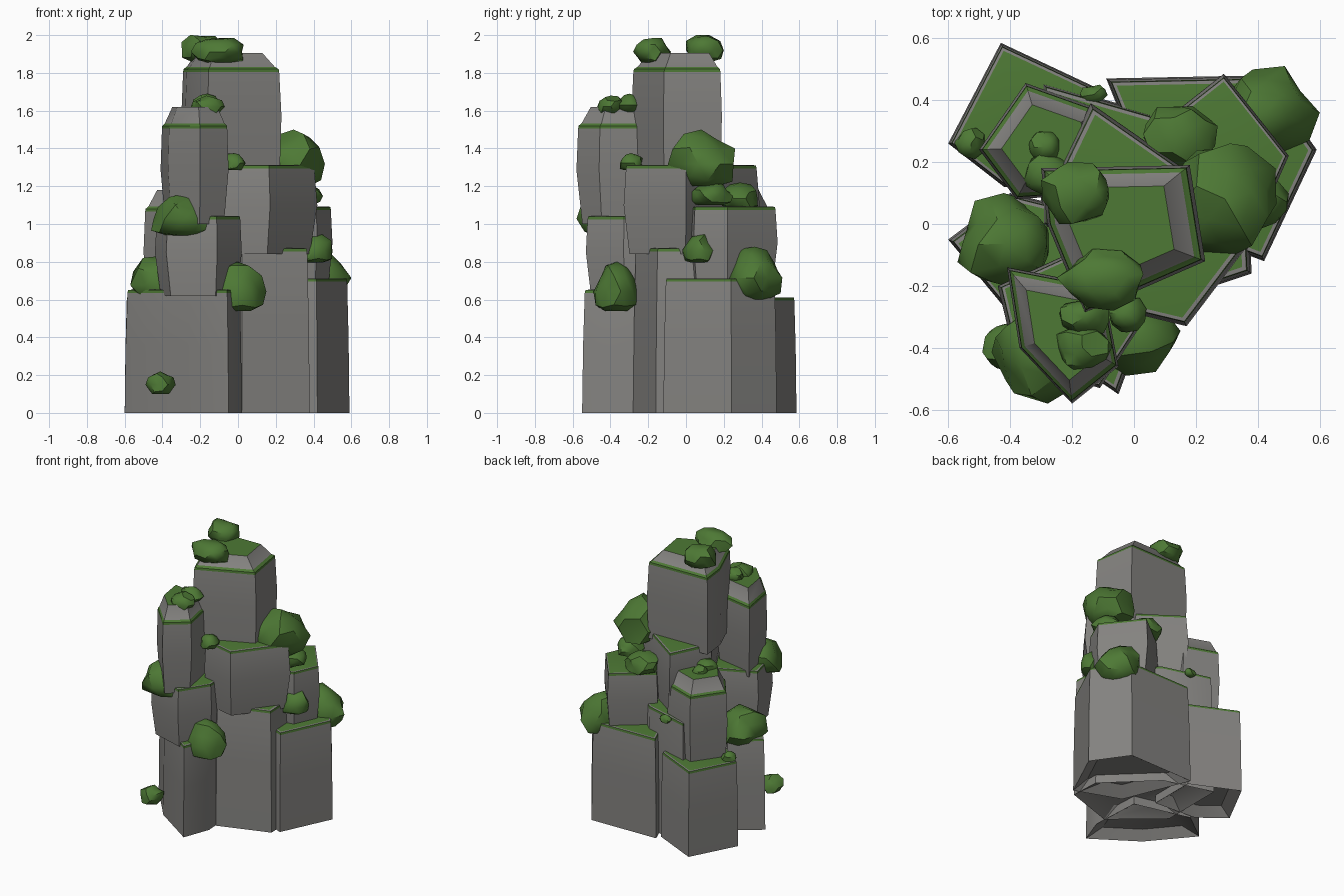
import bpy, bmesh, math, random
from mathutils import Vector

if "Cube" in bpy.data.objects:
    bpy.data.objects.remove(bpy.data.objects["Cube"])

random.seed(4)


def material(name, col):
    m = bpy.data.materials.new(name)
    m.diffuse_color = (*col, 1)
    m.use_nodes = True
    m.node_tree.nodes["Principled BSDF"].inputs["Base Color"].default_value = m.diffuse_color
    return m


stone = material("stone", (0.23, 0.225, 0.215))
moss = material("moss", (0.075, 0.19, 0.035))


def finish(name, bm, mats, angle):
    bmesh.ops.recalc_face_normals(bm, faces=bm.faces)
    me = bpy.data.meshes.new(name)
    bm.to_mesh(me)
    bm.free()
    for m in mats:
        me.materials.append(m)
    ob = bpy.data.objects.new(name, me)
    bpy.context.collection.objects.link(ob)
    bpy.ops.object.select_all(action='DESELECT')
    ob.select_set(True)
    bpy.context.view_layer.objects.active = ob
    bpy.ops.object.shade_smooth_by_angle(angle=math.radians(angle))
    return ob


def column(name, outline, z0, z1, peak=0.0, low=1.0):
    """Bulging stone prism; mossy ledge on top, with a chamfered crown if peak is set."""
    n = len(outline)
    c = sum((Vector(p) for p in outline), Vector((0, 0))) / n
    h = z1 - z0
    # scale, height, material of the band that ends at this ring
    rings = [(low * 0.7, z0 + 0.06, 0), (low, z0, 0),
             (0.985 if z0 == 0 else 1.0, z0 + 0.55 * h, 0),
             (0.96, z1 - 0.015, 0), (0.95, z1, 1)]
    if peak:
        rings += [(0.88, z1 + 0.012, 1), (0.66, z1 + peak, 0)]
    else:
        rings += [(0.91, z1 + 0.002, 0)]
    bm = bmesh.new()
    prev = None
    for s, z, mat in rings:
        ring = []
        for p in outline:
            q = c + (Vector(p) - c) * s
            ring.append(bm.verts.new((q.x, q.y, z)))
        if prev:
            for i in range(n):
                j = (i + 1) % n
                bm.faces.new((prev[i], prev[j], ring[j], ring[i])).material_index = mat
        else:
            bm.faces.new(ring[::-1])
        prev = ring
    bm.faces.new(prev).material_index = 1
    finish(name, bm, (stone, moss), 32)


def bush(name, centre, radii):
    """Lumpy faceted shrub, fitted to the given half sizes."""
    bm = bmesh.new()
    bmesh.ops.create_icosphere(bm, subdivisions=2, radius=1)
    spin = random.uniform(0, 6.28)
    for v in bm.verts:
        x, y, z = v.co * random.uniform(0.82, 1.12)
        z = max(z, -0.7)
        v.co = (x * math.cos(spin) - y * math.sin(spin),
                x * math.sin(spin) + y * math.cos(spin), z)
    for k in range(3):
        lo = min(v.co[k] for v in bm.verts)
        hi = max(v.co[k] for v in bm.verts)
        for v in bm.verts:
            v.co[k] = centre[k] + radii[k] * (2 * (v.co[k] - lo) / (hi - lo) - 1)
    finish(name, bm, (moss,), 38)


# ground tier of columns
column("rock_front_left", [(-.6, -.05), (-.36, -.34), (-.05, -.55), (.02, -.36), (0, 0), (-.4, .1)], 0, .65)
column("rock_centre", [(.02, -.28), (.38, -.16), (.37, .05), (.05, .36), (-.3, .46), (-.3, 0)], 0, .87)
column("rock_right", [(.42, -.12), (.59, .24), (.42, .48), (-.09, .47), (.1, 0)], 0, .71)
column("rock_back_left", [(-.6, .26), (-.43, .585), (-.1, .43), (-.1, .1), (-.42, .12)], 0, .61)

# middle tier
column("rock_mid_front", [(-.44, -.2), (-.38, -.45), (-.11, -.53), (.02, -.33), (0, 0)], .62, 1.04, 0, .88)
column("rock_mid_centre", [(.17, -.33), (.42, 0), (-.14, .39), (-.28, .1), (-.08, -.27)], .84, 1.31, 0, .9)
column("rock_mid_right", [(.29, .485), (.5, .22), (.42, .04), (.2, 0), (.03, .28)], .67, 1.09, 0, .9)
column("rock_mid_left", [(-.5, .24), (-.35, .455), (-.11, .37), (-.1, .1), (-.38, .08)], .58, 1.08, .1, .93)

# crowning spires
column("spire_front", [(-.41, -.14), (-.37, -.4), (-.2, -.58), (-.05, -.46), (-.1, -.2)], 1.0, 1.52, .1, .86)
column("spire_top", [(.18, .19), (.23, -.12), (-.16, -.29), (-.28, 0), (-.3, .18)], 1.27, 1.82, .085, .97)

# shrubs: centre, half sizes
shrubs = [
    ((-.11, -.18, 1.92), (.14, .10, .065)),
    ((-.19, .10, 1.93), (.11, .10, .07)),
    ((-.16, -.30, 1.64), (.08, .06, .05)),
    ((-.16, -.40, 1.63), (.09, .07, .05)),
    ((.28, .08, 1.35), (.18, .18, .15)),
    ((.15, .28, 1.15), (.12, .10, .07)),
    ((.35, .13, 1.16), (.10, .12, .06)),
    ((.44, .37, .74), (.16, .14, .14)),
    ((.40, .07, .87), (.10, .09, .075)),
    ((.01, -.37, .67), (.14, .12, .13)),
    ((-.28, -.42, 1.05), (.18, .16, .11)),
    ((-.42, -.05, .70), (.15, .15, .13)),
    ((-.41, -.40, .16), (.08, .08, .06)),
    ((-.53, .26, .63), (.05, .05, .04)),
    ((-.13, .42, .86), (.045, .03, .03)),
    ((-.02, -.29, 1.33), (.06, .06, .045)),
    ((-.29, .25, 1.18), (.05, .05, .04)),
    ((-.28, .16, 1.18), (.08, .07, .05)),
]
for i, (c, r) in enumerate(shrubs):
    bush(f"shrub_{i + 1}", c, r)
